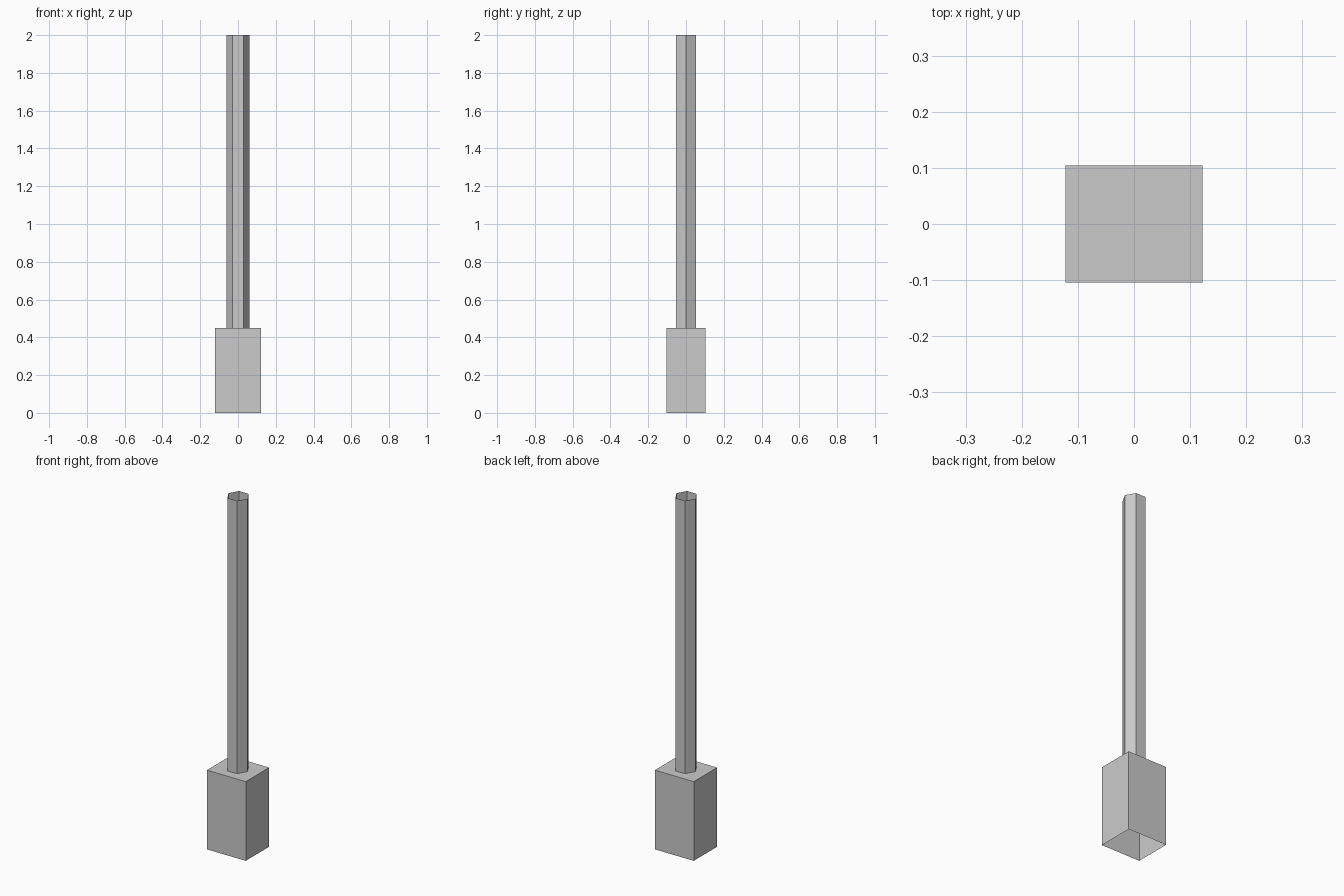
import bpy, bmesh
from math import pi
from mathutils import Matrix

if "Cube" in bpy.data.objects:
    bpy.data.objects.remove(bpy.data.objects["Cube"])


def make_object(name, bm):
    mesh = bpy.data.meshes.new(name)
    bm.to_mesh(mesh)
    bm.free()
    obj = bpy.data.objects.new(name, mesh)
    bpy.context.collection.objects.link(obj)
    return obj


BASE_X, BASE_Y, BASE_H, TOTAL_H = 0.244, 0.209, 0.45, 2.0

# Footing block, open underneath
bm = bmesh.new()
bmesh.ops.create_cube(bm, size=1, matrix=Matrix.Translation((0, 0, BASE_H / 2))
                      @ Matrix.Diagonal((BASE_X, BASE_Y, BASE_H, 1)))
bottom = [f for f in bm.faces if f.normal.z < -0.5]
bmesh.ops.delete(bm, geom=bottom, context='FACES_ONLY')
make_object("footing_block", bm)

# Hexagonal post, an open tube with corners on the x axis
post_h = TOTAL_H - BASE_H
bm = bmesh.new()
bmesh.ops.create_cone(bm, cap_ends=False, segments=6, radius1=0.06, radius2=0.06,
                      depth=post_h)
# Turn so that a corner lies on +x whatever the starting angle
corner = max(bm.verts, key=lambda v: v.co.x)
if abs(corner.co.y) > 0.01:
    bmesh.ops.rotate(bm, verts=bm.verts, matrix=Matrix.Rotation(pi / 6, 3, 'Z'))
bmesh.ops.translate(bm, verts=bm.verts, vec=(0, 0, BASE_H + post_h / 2))
bmesh.ops.recalc_face_normals(bm, faces=bm.faces)
make_object("hexagonal_post", bm)
